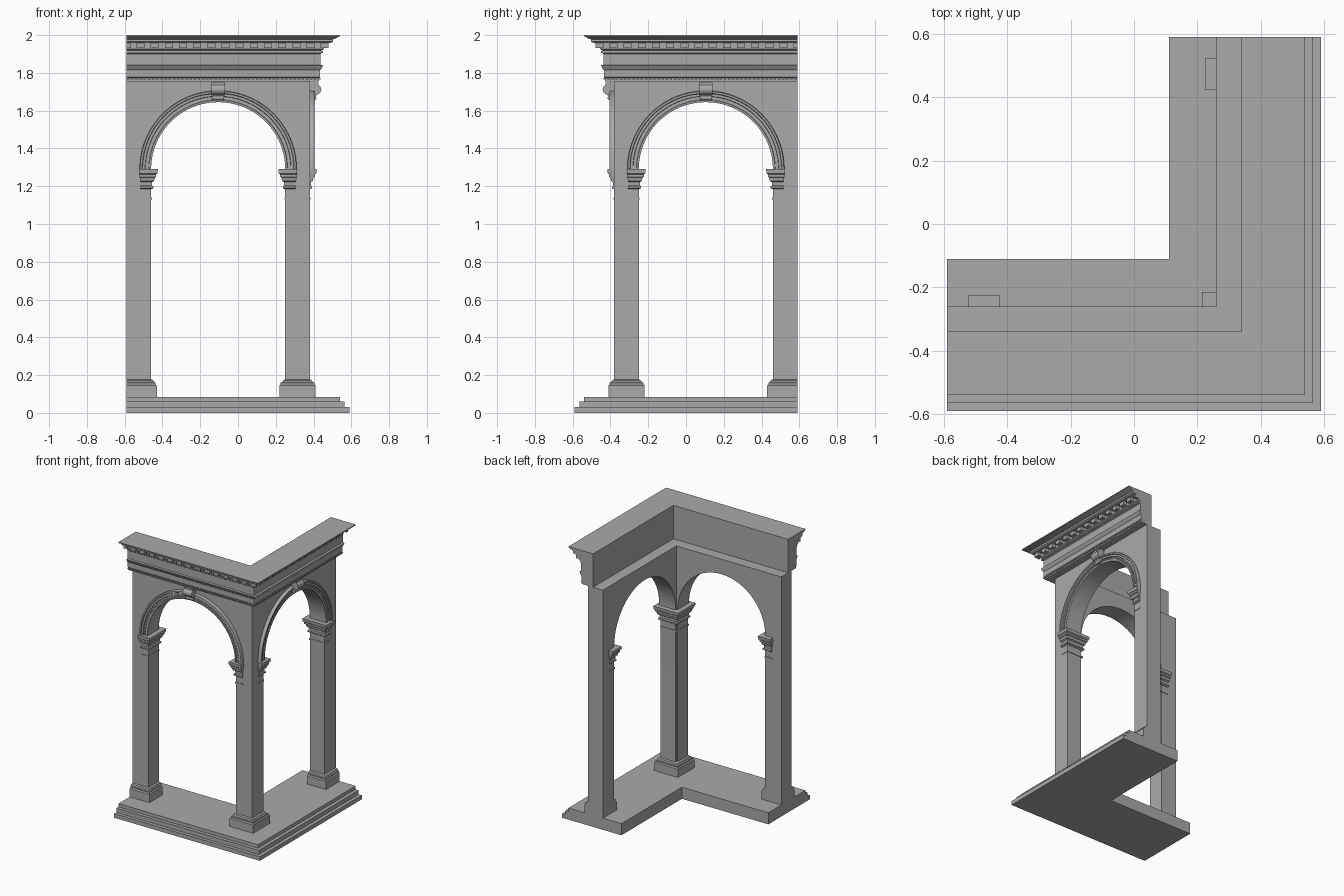
import bpy, bmesh, math
from mathutils import Vector

cube = bpy.data.objects.get("Cube")
if cube:
    bpy.data.objects.remove(cube, do_unlink=True)

stone = bpy.data.materials.new("grey_stone")
stone.use_nodes = True
GREY = (0.4, 0.4, 0.4, 1)
stone.diffuse_color = GREY
stone.node_tree.nodes["Principled BSDF"].inputs["Base Color"].default_value = GREY

END = 0.59                  # open ends of both wings
OUT, INN = 0.38, 0.26       # wall faces
JAMB_L, JAMB_R = -0.46, 0.25
CX, SPRING = (JAMB_L + JAMB_R) / 2, 1.29
RAD = (JAMB_R - JAMB_L) / 2
made = []


def across(p):
    """Reflect a point of the front wing onto the side wing."""
    return (-p[1], -p[0], p[2])


def loft(name, solids, both=True):
    """Capped solids, each a list of rings; optionally repeated on the side wing."""
    for wing in (("front_", "side_") if both else ("",)):
        bm = bmesh.new()
        for rings in solids:
            rows = [[bm.verts.new(across(p) if wing == "side_" else p) for p in r] for r in rings]
            for a, b in zip(rows, rows[1:]):
                for i in range(len(a)):
                    j = (i + 1) % len(a)
                    bm.faces.new((a[i], a[j], b[j], b[i]))
            bm.faces.new(rows[0])
            bm.faces.new(rows[-1])
        bmesh.ops.recalc_face_normals(bm, faces=bm.faces)
        mesh = bpy.data.meshes.new(wing + name)
        bm.to_mesh(mesh)
        bm.free()
        mesh.materials.append(stone)
        ob = bpy.data.objects.new(wing + name, mesh)
        bpy.context.collection.objects.link(ob)
        made.append(ob)


def corner_sweep(name, profile):
    """Run a (distance, height) profile round the mitred corner."""
    loft(name, [[[(-END, -d, z) for d, z in profile],
                 [(d, -d, z) for d, z in profile],
                 [(d, END, z) for d, z in profile]]], both=False)


def rect(x0, x1, y0, y1, z):
    return [(x0, y0, z), (x1, y0, z), (x1, y1, z), (x0, y1, z)]


def block(x0, x1, y0, y1, z0, z1):
    return [rect(x0, x1, y0, y1, z0), rect(x0, x1, y0, y1, z1)]


def arc_point(r, a, y):
    return (CX + r * math.cos(a), y, SPRING + r * math.sin(a))


# Stepped floor
corner_sweep("stepped_floor", [(0.11, 0), (0.59, 0), (0.59, 0.03), (0.565, 0.03),
                               (0.565, 0.06), (0.54, 0.06), (0.54, 0.085), (0.11, 0.085)])

# Walls with arched openings, mitred at the corner
SEG = 40
FLOOR, WALL_TOP = 0.085, 1.755


def wall_ring(d):
    arch = [arc_point(RAD, math.pi * i / SEG, -d) for i in range(SEG + 1)]
    return ([(d, -d, WALL_TOP), (d, -d, FLOOR), (JAMB_R, -d, FLOOR)] + arch +
            [(JAMB_L, -d, FLOOR), (-END, -d, FLOOR), (-END, -d, WALL_TOP)])


loft("arched_wall", [[wall_ring(OUT), wall_ring(INN)]])

# Entablature
corner_sweep("entablature", [
    (0.34, 1.755), (0.43, 1.755), (0.43, 1.772), (0.435, 1.777), (0.435, 1.815),
    (0.44, 1.82), (0.45, 1.84), (0.437, 1.843), (0.437, 1.9), (0.443, 1.905),
    (0.443, 1.918), (0.455, 1.926), (0.455, 1.957), (0.495, 1.96), (0.503, 1.965),
    (0.503, 1.978), (0.512, 1.98), (0.53, 1.99), (0.54, 1.993), (0.54, 2), (0.34, 2)])


def row(name, pitch, width, d0, d1, z0, z1):
    """Evenly spaced blocks along the entablature, ending at the corner."""
    count = int((END + d1) / pitch)
    ends = [d1 - i * pitch for i in range(count + 1)]
    loft(name, [block(max(x - width, -END), x, -d1, -d0, z0, z1) for x in ends if x > -END + 0.005])


row("dentils", 0.075, 0.042, 0.45, 0.48, 1.932, 1.958)
row("frieze_beads", 0.022, 0.013, 0.44, 0.449, 1.906, 1.917)
row("architrave_beads", 0.022, 0.013, 0.43, 0.438, 1.764, 1.772)

# Moulded arch bands
BAND = [(RAD, 0), (RAD, 0.012), (0.366, 0.014), (0.368, 0.01), (0.385, 0.01), (0.387, 0.017),
        (0.4, 0.017), (0.403, 0.024), (0.413, 0.024), (0.416, 0.018), (0.416, 0)]
loft("arch_band", [[[arc_point(r, math.pi * i / SEG, -OUT - p) for r, p in BAND]
                    for i in range(SEG + 1)]])
beads = []
for i in range(54):
    a0, a1 = [math.pi * (i + t) / 54 for t in (0.2, 0.8)]
    beads.append([[arc_point(r, a, -OUT - p) for r, a in
                   ((0.372, a0), (0.372, a1), (0.381, a1), (0.381, a0))] for p in (0.009, 0.015)])
loft("arch_beads", beads)

# Keystones: tapered body, two scrolls and a cap
body = [(0.37, 1.65), (0.405, 1.655), (0.41, 1.675), (0.42, 1.69), (0.425, 1.74), (0.37, 1.74)]


def scroll(half, d, z, r):
    return [[(CX + s * half, -d - r * math.cos(a), z + r * math.sin(a))
             for a in [math.tau * k / 20 for k in range(20)]] for s in (-1, 1)]


loft("keystone", [
    [[(CX + s * (0.026 + (z - 1.65) * 0.06), -d, z) for d, z in body] for s in (-1, 1)],
    scroll(0.036, 0.413, 1.712, 0.028),
    scroll(0.03, 0.402, 1.668, 0.013),
    block(CX - 0.035, CX + 0.035, -0.425, -0.37, 1.738, 1.75)])

# Capitals on the opening sides of the piers
CAP = [(0.004, 1.185), (0.012, 1.19), (0.012, 1.2), (0.005, 1.205), (0.006, 1.222),
       (0.016, 1.228), (0.02, 1.245), (0.027, 1.25), (0.027, 1.262), (0.034, 1.268), (0.036, 1.29)]
loft("end_capital", [[rect(-0.513 - 0.3 * p, JAMB_L + p, -OUT - p, -INN + p, z) for p, z in CAP]])
loft("corner_capital", [[rect(JAMB_R - p, 0.303 + 0.3 * p, -OUT - p, -JAMB_R + p, z) for p, z in CAP]])

# Thin neck bands below the capitals
loft("neck_band", [block(-0.515, JAMB_L + 0.004, -OUT - 0.004, -INN + 0.004, 1.13, 1.14),
                   block(JAMB_R - 0.004, 0.305, -OUT - 0.004, -JAMB_R + 0.004, 1.13, 1.14)])

# Pier bases
FOOT = [(0.031, FLOOR), (0.031, 0.145), (0.024, 0.152), (0.024, 0.16),
        (0.016, 0.163), (0.012, 0.172), (0.002, 0.176)]
loft("end_base", [[rect(-END, JAMB_L + p, -OUT - p, -INN, z) for p, z in FOOT]])
loft("corner_base", [[rect(JAMB_R - p, OUT + p, -OUT - p, -JAMB_R + p, z) for p, z in FOOT]], both=False)

# Smooth curves, crisp edges
bpy.ops.object.select_all(action="DESELECT")
for ob in made:
    ob.select_set(True)
bpy.context.view_layer.objects.active = made[0]
bpy.ops.object.shade_smooth_by_angle(angle=math.radians(25))
